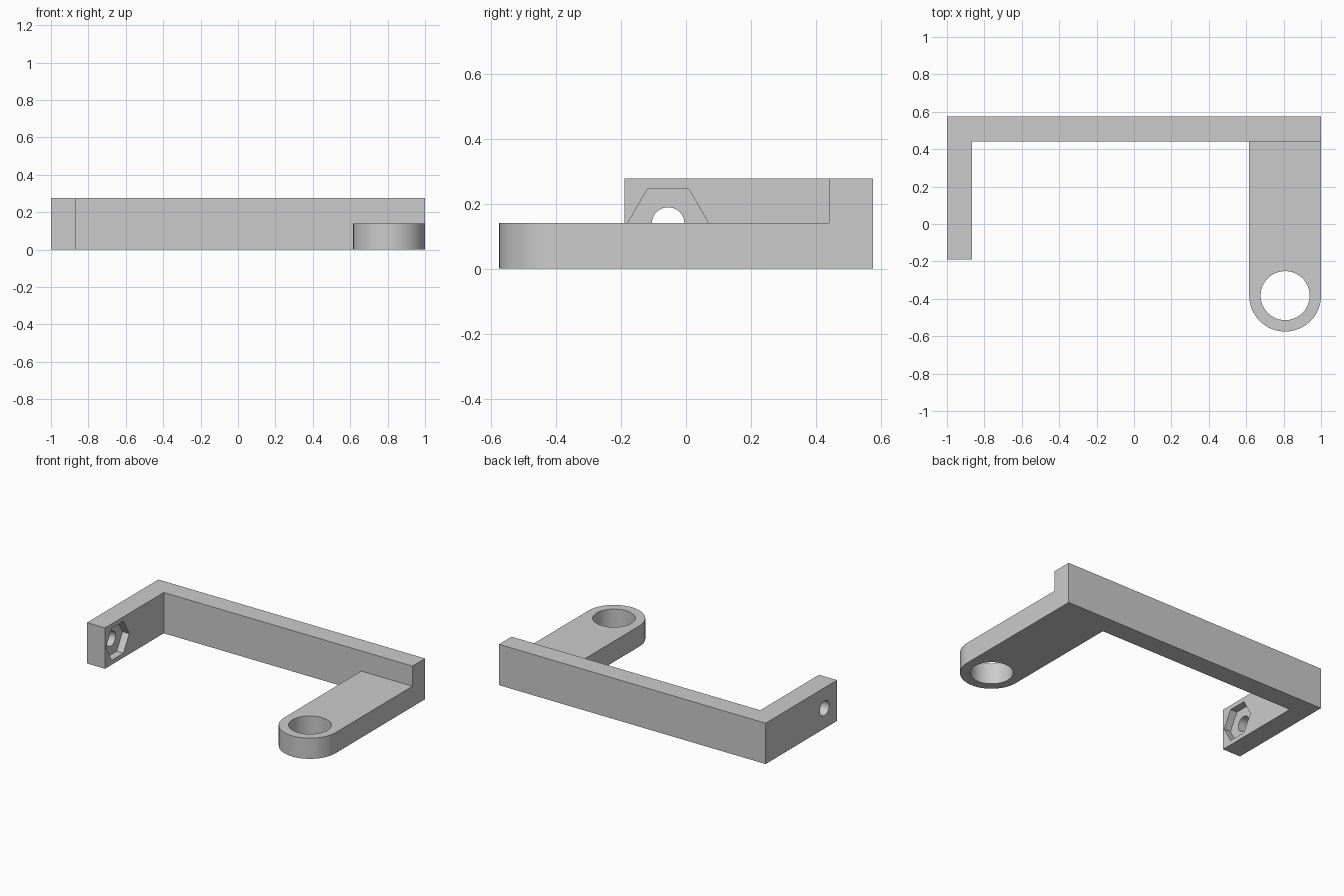
import bpy, bmesh, math
from mathutils import Matrix, Vector

cube = bpy.data.objects.get("Cube")
if cube:
    bpy.data.objects.remove(cube, do_unlink=True)

HEIGHT, LUG_HEIGHT = 0.277, 0.14
BACK, INNER = 0.575, 0.44
LUG_X, LUG_Y, LUG_R = 0.808, -0.383, 0.192

grey = bpy.data.materials.new("plain grey")
grey.use_nodes = True
colour = (0.6, 0.6, 0.6, 1)
grey.diffuse_color = colour
grey.node_tree.nodes["Principled BSDF"].inputs["Base Color"].default_value = colour


def prism(name, outline, depth, matrix=Matrix()):
    """Extrude a flat outline along its local z."""
    bm = bmesh.new()
    face = bm.faces.new([bm.verts.new((x, y, 0)) for x, y in outline])
    top = bmesh.ops.extrude_face_region(bm, geom=[face])["geom"]
    bmesh.ops.translate(bm, vec=Vector((0, 0, depth)),
                        verts=[v for v in top if isinstance(v, bmesh.types.BMVert)])
    bmesh.ops.recalc_face_normals(bm, faces=bm.faces)
    bm.transform(matrix)
    mesh = bpy.data.meshes.new(name)
    bm.to_mesh(mesh)
    bm.free()
    mesh.materials.append(grey)
    obj = bpy.data.objects.new(name, mesh)
    bpy.context.collection.objects.link(obj)
    return obj


def circle(x, y, r, n, start=0.0, sweep=math.tau):
    steps = n if sweep == math.tau else n - 1
    return [(x + r * math.cos(start + sweep * i / steps),
             y + r * math.sin(start + sweep * i / steps)) for i in range(n)]


def combine(obj, other, operation):
    mod = obj.modifiers.new(other.name, "BOOLEAN")
    mod.operation, mod.solver, mod.object = operation, "EXACT", other
    other.hide_render = True
    other.hide_set(True)


# Back bar and side arm in one L-shaped profile
bracket = prism("bracket", [(-1, -0.19), (-0.865, -0.19), (-0.865, INNER),
                            (1, INNER), (1, BACK), (-1, BACK)], HEIGHT)

# Low mounting lug with a rounded end, reaching into the bar
lug = prism("mounting_lug", [(1, BACK), (LUG_X - LUG_R, BACK)]
            + circle(LUG_X, LUG_Y, LUG_R, 33, math.pi, math.pi), LUG_HEIGHT)
combine(bracket, lug, "UNION")

# Large hole through the lug
lug_hole = prism("lug_hole_cutter", circle(LUG_X, LUG_Y, 0.131, 64), 0.4,
                 Matrix.Translation((0, 0, -0.1)))
combine(bracket, lug_hole, "DIFFERENCE")

# Bolt hole through the arm and hexagonal nut pocket on its inner face
sideways = Matrix(((0, 0, 1, 0), (1, 0, 0, -0.055), (0, 1, 0, HEIGHT / 2), (0, 0, 0, 1)))
bolt_hole = prism("bolt_hole_cutter", circle(0, 0, 0.05, 40), 0.4,
                  Matrix.Translation((-1.1, 0, 0)) @ sideways)
nut_pocket = prism("nut_pocket_cutter", circle(0, 0, 0.125, 6), 0.2,
                   Matrix.Translation((-0.915, 0, 0)) @ sideways)
combine(bracket, bolt_hole, "DIFFERENCE")
combine(bracket, nut_pocket, "DIFFERENCE")

# Bake the cuts, drop the helpers, smooth only the round walls
bpy.context.view_layer.update()
result = bpy.data.meshes.new_from_object(
    bracket.evaluated_get(bpy.context.evaluated_depsgraph_get()))
bracket.modifiers.clear()
bracket.data = result
result.materials.clear()
result.materials.append(grey)
for polygon in result.polygons:
    polygon.material_index = 0
for helper in (lug, lug_hole, bolt_hole, nut_pocket):
    bpy.data.objects.remove(helper, do_unlink=True)
bpy.context.view_layer.objects.active = bracket
bracket.select_set(True)
bpy.ops.object.shade_smooth_by_angle(angle=math.radians(30))
